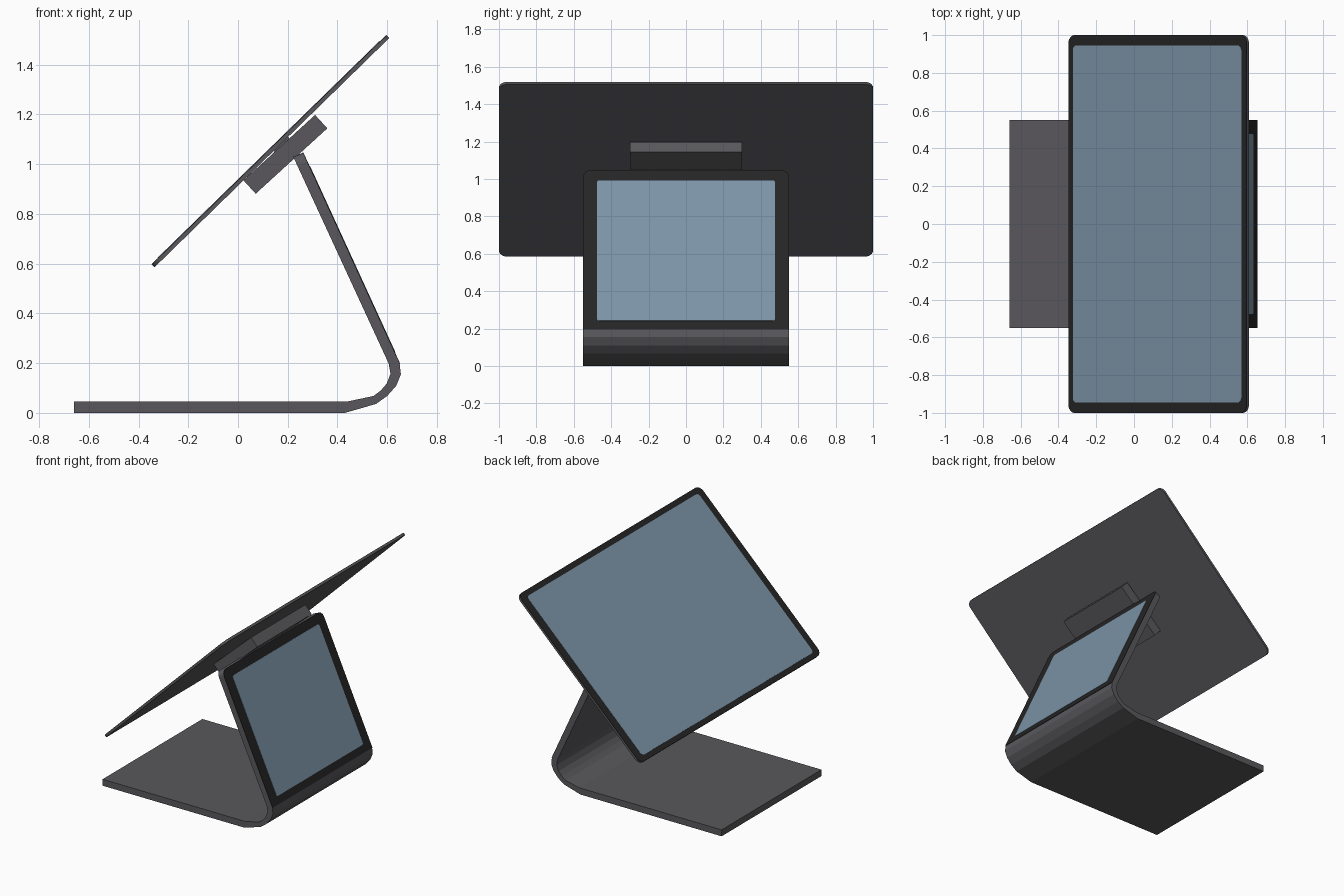
import bpy, bmesh, math
from mathutils import Vector

if "Cube" in bpy.data.objects:
    bpy.data.objects.remove(bpy.data.objects["Cube"])


def material(name, rgb):
    m = bpy.data.materials.new(name)
    m.diffuse_color = (*rgb, 1)
    m.use_nodes = True
    m.node_tree.nodes["Principled BSDF"].inputs["Base Color"].default_value = m.diffuse_color
    return m


GREY = material("dark_grey_metal", (0.100, 0.097, 0.106))
BLACK = material("black_bezel", (0.018, 0.018, 0.018))
GLASS = material("blue_grey_glass", (0.20, 0.295, 0.385))
Y = Vector((0, 1, 0))


def finish(name, bm, mat):
    bmesh.ops.recalc_face_normals(bm, faces=bm.faces)
    me = bpy.data.meshes.new(name)
    bm.to_mesh(me)
    bm.free()
    me.materials.append(mat)
    ob = bpy.data.objects.new(name, me)
    bpy.context.collection.objects.link(ob)
    return ob


def plate(name, origin, along, u0, u1, half_y, n0, n1, mat, r_low=0.0, r_high=0.0):
    """Rounded slab: u runs along the slope, n along its normal (in the xz plane)."""
    U = Vector((along[0], 0, along[1])).normalized()
    N = U.cross(Y)
    O = Vector((origin[0], 0, origin[1]))
    outline = []
    for su, sy, a0 in ((1, 1, 0), (-1, 1, 90), (-1, -1, 180), (1, -1, 270)):
        r = r_high if su > 0 else r_low
        cu, cy = (u1 if su > 0 else u0) - su * r, sy * (half_y - r)
        for k in range(7 if r else 1):
            a = math.radians(a0 + 15 * k)
            outline.append((cu + r * math.cos(a), cy + r * math.sin(a)))
    bm = bmesh.new()
    rings = [[bm.verts.new(O + U * u + Y * y + N * n) for u, y in outline] for n in (n0, n1)]
    for ring in rings:
        bm.faces.new(ring)
    for i in range(len(outline)):
        j = (i + 1) % len(outline)
        bm.faces.new((rings[0][i], rings[0][j], rings[1][j], rings[1][i]))
    return finish(name, bm, mat)


# Bent stand: base, faceted bend and leaning arm in one sheet
outer = [(-0.66, 0), (0.43, 0), (0.555, 0.036), (0.60, 0.068), (0.637, 0.11),
         (0.655, 0.155), (0.65, 0.195), (0.26, 1.046)]
inner = [(-0.66, 0.045), (0.436, 0.045), (0.545, 0.068), (0.574, 0.09), (0.598, 0.118),
         (0.613, 0.157), (0.606, 0.198), (0.222, 1.030)]
bm = bmesh.new()
rows = [[bm.verts.new((x, y, z)) for x, y, z in
         ((o[0], -0.55, o[1]), (o[0], 0.55, o[1]), (i[0], 0.55, i[1]), (i[0], -0.55, i[1]))]
        for o, i in zip(outer, inner)]
for a, b in zip(rows, rows[1:]):
    for k in range(4):
        m = (k + 1) % 4
        bm.faces.new((a[k], a[m], b[m], b[k]))
bm.faces.new(rows[0])
bm.faces.new(rows[-1])
top = rows[-1]
corners = [bm.edges.get((top[0], top[3])), bm.edges.get((top[1], top[2]))]
bmesh.ops.bevel(bm, geom=corners, offset=0.04, segments=5, profile=0.5, affect='EDGES')
finish("bent_stand", bm, GREY)

# Customer display on the outside of the arm (normal flipped outwards: negative n)
arm = (outer[-1][0] - outer[-2][0], outer[-1][1] - outer[-2][1])
arm_len = math.hypot(*arm)
side = 1 if Vector((arm[0], 0, arm[1])).cross(Y).x > 0 else -1
plate("small_bezel", outer[-2], arm, 0, arm_len, 0.55, 0, side * 0.003, BLACK, 0, 0.04)
plate("small_screen", outer[-2], arm, 0.05, 0.875, 0.477, side * 0.002, side * 0.005,
      GLASS, 0.015, 0.015)

# Large tilted display: shell, bezel and glass
centre, slope = (0.1305, 1.0525), (0.945, 0.923)
up = 1 if Vector((slope[0], 0, slope[1])).cross(Y).z > 0 else -1
plate("main_shell", centre, slope, -0.66, 0.66, 1.0, up * -0.0085, up * 0.006, GREY, 0.045, 0.045)
plate("main_bezel", centre, slope, -0.66, 0.66, 1.0, up * 0.006, up * 0.0085, BLACK, 0.045, 0.045)
plate("main_screen", centre, slope, -0.625, 0.622, 0.945, up * 0.007, up * 0.0105,
      GLASS, 0.025, 0.025)

# Mounting block behind the display, with a thin plate closing the gap
block = (0.288, 0.263)
plate("mount_block", (0.022, 0.935), block, 0, 0.39, 0.30, 0, up * -0.073, GREY)
plate("mount_plate", (0.022, 0.935), block, 0.17, 0.25, 0.2, up * -0.01, up * 0.012, GREY)
